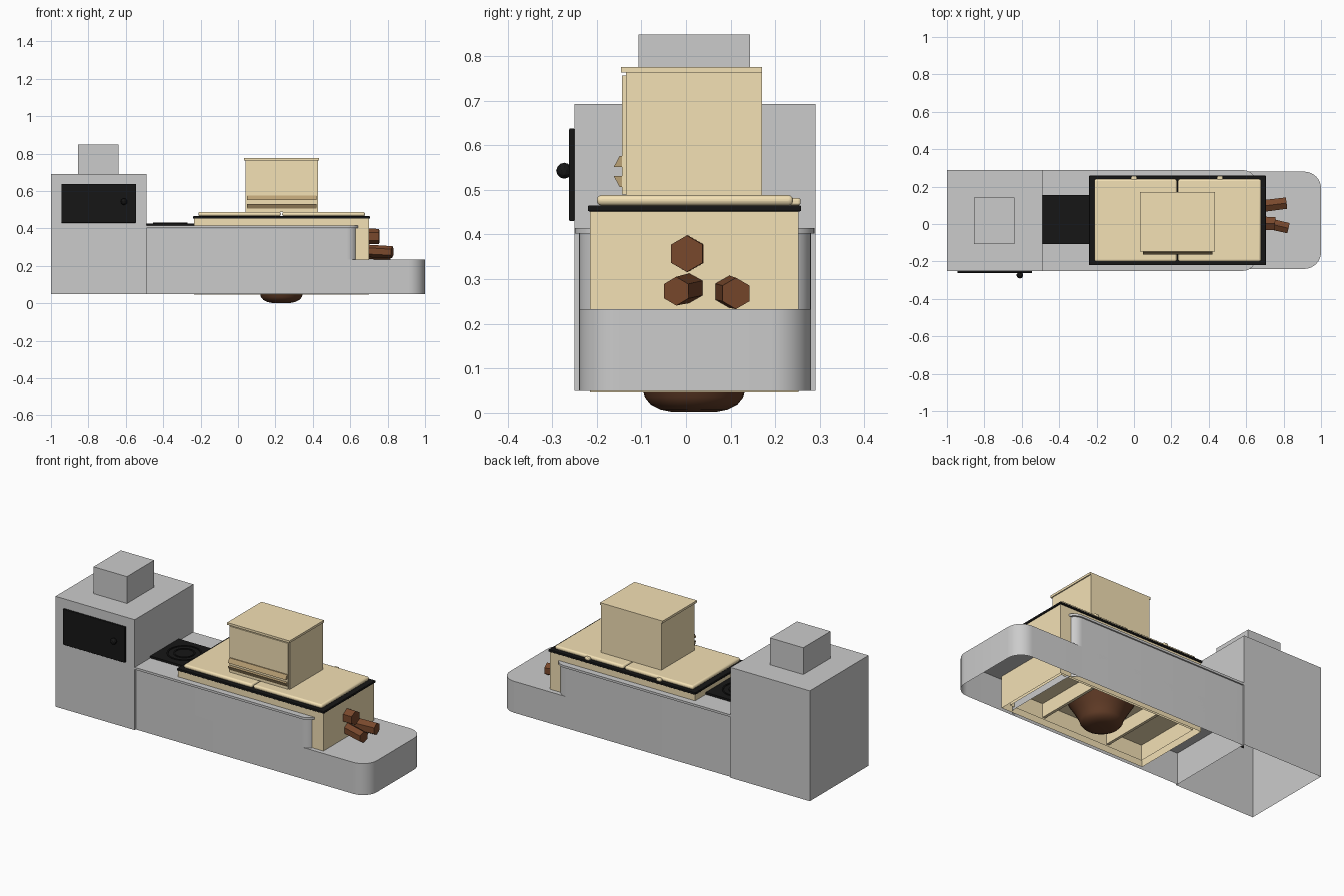
import bpy, bmesh, math
from mathutils import Vector

if "Cube" in bpy.data.objects:
    bpy.data.objects.remove(bpy.data.objects["Cube"])


def material(name, rgb):
    m = bpy.data.materials.new(name)
    m.diffuse_color = (*rgb, 1)
    m.use_nodes = True
    m.node_tree.nodes["Principled BSDF"].inputs["Base Color"].default_value = m.diffuse_color
    return m


TAN = material("tan", (0.9, 0.75, 0.46))
BAR = material("dark_tan", (0.5, 0.36, 0.18))
BLACK = material("black", (0.008, 0.008, 0.008))
WOOD = material("wood", (0.19, 0.065, 0.025))
BROWN = material("bowl_brown", (0.12, 0.045, 0.02))


def finish(name, bm, mat=None, bevel=0, smooth=False):
    bmesh.ops.recalc_face_normals(bm, faces=bm.faces)
    me = bpy.data.meshes.new(name)
    bm.to_mesh(me)
    bm.free()
    ob = bpy.data.objects.new(name, me)
    bpy.context.collection.objects.link(ob)
    if mat:
        me.materials.append(mat)
    if bevel:
        b = ob.modifiers.new("bevel", "BEVEL")
        b.width, b.segments = bevel, 3
    if smooth:
        bpy.ops.object.select_all(action='DESELECT')
        ob.select_set(True)
        bpy.context.view_layer.objects.active = ob
        bpy.ops.object.shade_smooth_by_angle(angle=math.radians(35))
    return ob


def prism(name, pts, z0, z1, mat=None, bottom=True, top=True, bevel=0, smooth=False):
    bm = bmesh.new()
    lo = [bm.verts.new((x, y, z0)) for x, y in pts]
    hi = [bm.verts.new((x, y, z1)) for x, y in pts]
    n = len(pts)
    for i in range(n):
        j = (i + 1) % n
        bm.faces.new((lo[i], lo[j], hi[j], hi[i]))
    if bottom:
        bm.faces.new(lo[::-1])
    if top:
        bm.faces.new(hi)
    return finish(name, bm, mat, bevel, smooth)


def box(name, x0, x1, y0, y1, z0, z1, mat=None, **kw):
    return prism(name, [(x0, y0), (x1, y0), (x1, y1), (x0, y1)], z0, z1, mat, **kw)


def round_end(x0, x1, y0, y1, r, n=8):
    # Rectangle with its two right-hand corners rounded
    arc = [(r * math.sin(t), r * math.cos(t)) for t in
           [math.pi / 2 * i / n for i in range(n + 1)]]
    return ([(x0, y0)] + [(x1 - r + a, y0 + r - b) for a, b in arc]
            + [(x1 - r + a, y1 - r + b) for a, b in reversed(arc)] + [(x0, y1)])


def lathe(name, profile, loc, mat, n=32):
    bm = bmesh.new()
    vs = [bm.verts.new((r, 0, z)) for r, z in profile]
    es = [bm.edges.new(p) for p in zip(vs, vs[1:])]
    bmesh.ops.spin(bm, geom=vs + es, cent=(0, 0, 0), axis=(0, 0, 1),
                   angle=math.tau, steps=n)
    bmesh.ops.remove_doubles(bm, verts=bm.verts, dist=1e-5)
    ob = finish(name, bm, mat, smooth=True)
    ob.location = loc
    return ob


# Oven tower with chimney, open underneath
box("oven_tower", -1, -0.49, -0.25, 0.29, 0.05, 0.692, bottom=False)
box("chimney", -0.855, -0.64, -0.107, 0.143, 0.692, 0.848, bottom=False)
box("oven_door", -0.945, -0.545, -0.262, -0.25, 0.43, 0.638, BLACK, bevel=0.003)
bm = bmesh.new()
bmesh.ops.create_icosphere(bm, subdivisions=2, radius=0.018)
finish("door_knob", bm, BLACK).location = (-0.61, -0.273, 0.543)

# Counter body with rounded end, lip and low hearth shelf
prism("counter_body", round_end(-0.49, 0.64, -0.24, 0.28, 0.06), 0.05, 0.405,
      bottom=False, smooth=True)
prism("counter_lip", round_end(-0.49, 0.65, -0.25, 0.288, 0.065), 0.402, 0.415, smooth=True)
prism("hearth_shelf", round_end(-0.49, 1, -0.24, 0.28, 0.09), 0.05, 0.233,
      bottom=False, smooth=True)

# Cooking plate with two burner rings
box("cooking_plate", -0.49, -0.235, -0.108, 0.155, 0.415, 0.427, BLACK)
for i, r in enumerate((0.05, 0.085)):
    lathe(f"burner_ring_{i}", [(r, 0), (r, 0.004), (r + 0.008, 0.004), (r + 0.008, 0)],
          (-0.362, 0.023, 0.427), BLACK)

# Grill box: outer walls, inner walls, dividers and recessed floor
X0, X1, Y0, Y1 = -0.235, 0.70, -0.215, 0.252
box("grill_box", X0, X1, Y0, Y1, 0.047, 0.452, TAN, bottom=False)
box("grill_inner_wall", X0 + 0.03, X1 - 0.03, Y0 + 0.03, Y1 - 0.03, 0.06, 0.45, TAN,
    bottom=False, top=False)
box("grill_floor", X0, X1, Y0, Y1, 0.15, 0.16, TAN)
for x in (0.02, 0.445):
    box("grill_divider", x - 0.008, x + 0.008, Y0 + 0.03, Y1 - 0.03, 0.07, 0.15, TAN)

# Round fire bowl
lathe("fire_bowl", [(0, 0.002), (0.05, 0.002), (0.075, 0.007), (0.097, 0.018),
                    (0.11, 0.034), (0.114, 0.05), (0.135, 0.09), (0.17, 0.148)],
      (0.232, 0.018, 0), BROWN)

# Black rim and two lids
box("grill_rim", -0.24, 0.705, -0.22, 0.258, 0.452, 0.465, BLACK, bevel=0.003)
for i, (a, b) in enumerate(((-0.212, 0.229), (0.236, 0.679))):
    box(f"grill_lid_{i}", a, b, -0.2, 0.24, 0.465, 0.488, TAN, bevel=0.01, smooth=True)
for x in (0.0, 0.46):
    box("lid_hinge", x - 0.015, x + 0.015, 0.23, 0.257, 0.465, 0.482, TAN, bevel=0.006)

# Pot box on the lids with front panel, cap and two handle bars
box("pot_box", 0.04, 0.428, -0.135, 0.17, 0.487, 0.766, TAN)
box("pot_box_cap", 0.032, 0.434, -0.146, 0.17, 0.763, 0.776, TAN)
box("pot_box_panel", 0.046, 0.422, -0.143, -0.135, 0.49, 0.757, TAN)
for i, (z0, z1, s) in enumerate(((0.507, 0.531, 1), (0.551, 0.576, -1))):
    bar = box(f"handle_bar_{i}", 0.048, 0.42, -0.162, -0.143, z0, z1, BAR)
    mid = (z0 + z1) / 2
    for v in bar.data.vertices:
        if v.co.y < -0.15 and (v.co.z - mid) * s < 0:
            v.co.y = -0.149

# Logs sticking out of the fire opening
LOGS = [((0.60, 0.005, 0.357), (0.755, 0.002, 0.357), 0.043),
        ((0.60, 0.03, 0.285), (0.825, -0.022, 0.273), 0.034),
        ((0.60, 0.085, 0.275), (0.815, 0.112, 0.268), 0.037)]
for i, (a, b, r) in enumerate(LOGS):
    a, b = Vector(a), Vector(b)
    bm = bmesh.new()
    bmesh.ops.create_cone(bm, cap_ends=True, segments=6, radius1=r, radius2=r * 0.95,
                          depth=(b - a).length)
    log = finish(f"log_{i}", bm, WOOD)
    log.location = (a + b) / 2
    log.rotation_euler = (b - a).to_track_quat('Z', 'Y').to_euler()
